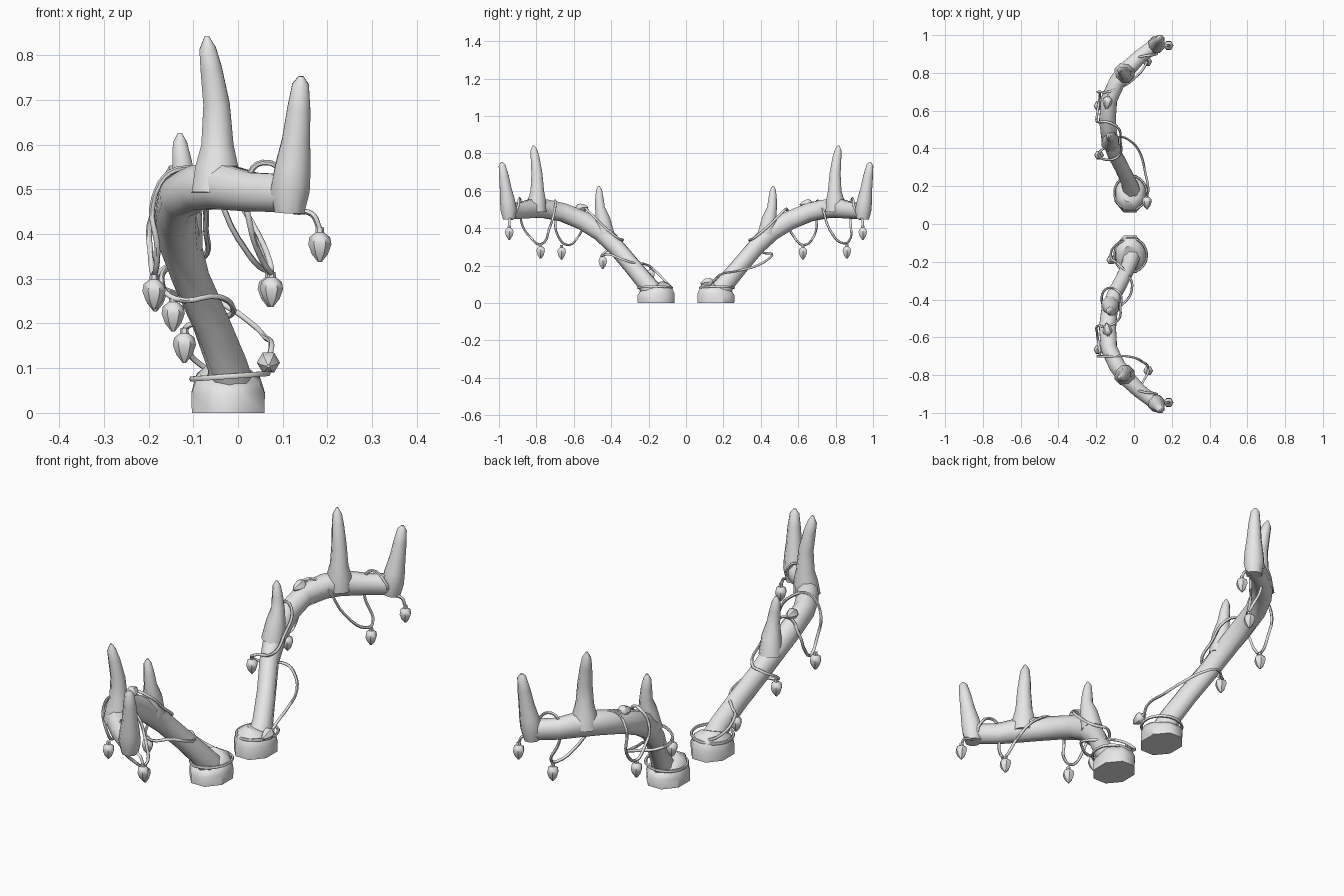
import bpy, bmesh, math
from mathutils import Vector

old = bpy.data.objects.get("Cube")
if old:
    bpy.data.objects.remove(old, do_unlink=True)

grey = bpy.data.materials.new("plain_grey")
grey.use_nodes = True
grey.diffuse_color = (0.8, 0.8, 0.8, 1)
grey.node_tree.nodes["Principled BSDF"].inputs["Base Color"].default_value = (0.8, 0.8, 0.8, 1)


def shade(obj, angle):
    bpy.ops.object.select_all(action='DESELECT')
    obj.select_set(True)
    bpy.context.view_layer.objects.active = obj
    bpy.ops.object.shade_smooth_by_angle(angle=math.radians(angle))


def loft(name, rings, sides, ref, squash=1.0, angle=50):
    """Skin a capped tube through (x, y, z, radius) rings."""
    bm = bmesh.new()
    pts = [Vector(r[:3]) for r in rings]
    loops = []
    for i, p in enumerate(pts):
        t = (pts[min(i + 1, len(pts) - 1)] - pts[max(i - 1, 0)]).normalized()
        side = t.cross(Vector(ref)).normalized()
        up = side.cross(t)
        loop = []
        for k in range(sides):
            a = math.tau * (k + 0.5) / sides
            off = side * math.cos(a) * squash + up * math.sin(a)
            loop.append(bm.verts.new(p + off * rings[i][3]))
        loops.append(loop)
    for a, b in zip(loops, loops[1:]):
        for k in range(sides):
            n = (k + 1) % sides
            bm.faces.new((a[k], a[n], b[n], b[k]))
    bm.faces.new(loops[0])
    bm.faces.new(loops[-1])
    bmesh.ops.recalc_face_normals(bm, faces=bm.faces)
    mesh = bpy.data.meshes.new(name)
    bm.to_mesh(mesh)
    bm.free()
    mesh.materials.append(grey)
    obj = bpy.data.objects.new(name, mesh)
    bpy.context.collection.objects.link(obj)
    shade(obj, angle)


def wire(name, points, cyclic=False):
    """Round cord through the points, turned into a mesh."""
    cu = bpy.data.curves.new(name, 'CURVE')
    cu.dimensions = '3D'
    cu.bevel_depth = 0.0065
    cu.bevel_resolution = 1
    cu.resolution_u = 5
    cu.use_fill_caps = True
    sp = cu.splines.new('BEZIER')
    sp.bezier_points.add(len(points) - 1)
    for bp, p in zip(sp.bezier_points, points):
        bp.co = p
        bp.handle_left_type = bp.handle_right_type = 'AUTO'
    sp.use_cyclic_u = cyclic
    cu.materials.append(grey)
    obj = bpy.data.objects.new(name, cu)
    bpy.context.collection.objects.link(obj)
    bpy.ops.object.select_all(action='DESELECT')
    obj.select_set(True)
    bpy.context.view_layer.objects.active = obj
    bpy.ops.object.convert(target='MESH')
    shade(bpy.context.object, 60)


BULB = [(0, .009), (.012, .01), (.022, .023), (.038, .026), (.06, .018), (.078, .004)]


def bulb(name, top, direction=(0, 0, -1)):
    d = Vector(direction).normalized()
    rings = [(*(Vector(top) + d * s), r) for s, r in BULB]
    loft(name, rings, 6, (1, 0, 0), angle=40)


# Antler shapes, given for the +y side
BASE = [(-.022, .16, 0, .106), (-.022, .16, .045, .107), (-.022, .163, .078, .092), (-.02, .17, .095, .06)]
BEAM = [(-.015, .18, .06, .058), (-.025, .215, .11, .05), (-.06, .29, .2, .047),
        (-.105, .375, .3, .047), (-.13, .455, .38, .053), (-.14, .55, .44, .055),
        (-.132, .66, .485, .053), (-.09, .75, .503, .054), (-.045, .81, .508, .056),
        (.03, .885, .494, .047), (.09, .93, .492, .046), (.125, .955, .495, .042)]
TINES = {
    "lower_tine": [(-.125, .43, .37, .05), (-.12, .445, .45, .042), (-.12, .46, .51, .028),
                   (-.125, .463, .56, .024), (-.13, .465, .605, .017), (-.13, .466, .626, .005)],
    "middle_tine": [(-.05, .80, .49, .058), (-.047, .797, .55, .052), (-.046, .795, .6, .039),
                    (-.048, .797, .69, .032), (-.06, .806, .77, .026), (-.068, .813, .815, .02),
                    (-.07, .815, .843, .005)],
    "end_tine": [(.115, .945, .448, .036), (.117, .948, .5, .047), (.123, .955, .55, .043),
                 (.13, .964, .61, .034), (.136, .974, .68, .028), (.14, .983, .735, .02),
                 (.141, .985, .753, .006)],
}

# Cord shared by both antlers: wrap past the lower tine, then the first swag
WRAP = [(-.14, .34, .335), (-.08, .36, .345), (-.072, .44, .41), (-.085, .51, .48),
        (-.14, .54, .502), (-.192, .54, .44), (-.195, .58, .35), (-.188, .63, .31),
        (-.18, .685, .36), (-.188, .70, .48), (-.135, .70, .545)]
END = [(.025, .88, .43), (.018, .88, .51), (.055, .89, .56), (.12, .90, .51), (.12, .925, .455),
       (.165, .943, .445), (.183, .945, .41)]

# Cord stretches that differ, in true positions
START = {1: [(.068, .15, .12), (.075, .18, .15), (.06, .27, .17), (.03, .38, .2), (-.02, .44, .235),
             (-.08, .46, .262), (-.15, .41, .27), (-.185, .365, .30)],
         -1: [(.02, -.08, .082), (-.08, -.1, .105), (-.12, -.18, .185), (-.085, -.21, .205),
              (-.025, -.28, .215), (-.01, -.33, .23), (-.045, -.41, .26), (-.14, -.45, .255),
              (-.17, -.41, .29)]}
SWAG = {1: [(-.08, .72, .53), (0, .77, .39), (.06, .84, .32), (.07, .87, .33)],
        -1: [(-.04, -.70, .51), (.045, -.73, .4), (.075, -.775, .315), (.05, -.83, .35)]}
BULBS = {1: [(-.185, .365, .305), (-.188, .625, .31), (.07, .86, .315), (.183, .945, .415)],
         -1: [(-.12, -.19, .19), (-.145, -.445, .26), (-.188, -.665, .31), (.075, -.777, .315),
              (.183, -.945, .415)]}


def flip(rows, s):
    return [(r[0], r[1] * s, *r[2:]) for r in rows]


for s, tag in ((1, "back"), (-1, "front")):
    # Antler
    loft(tag + "_antler_base", flip(BASE, s), 8, (1, 0, 0), angle=45, squash=1.0)
    bpy.context.object.scale.x = 0.83
    bpy.context.object.location.x = -.022 * 0.17
    loft(tag + "_beam", flip(BEAM, s), 8, (0, 0, 1), squash=0.87)
    for name, rings in TINES.items():
        loft(tag + "_" + name, flip(rings, s), 8, (1, 0, 0))
    # Cord
    coil = []
    for k in range(12):
        a = math.tau * k / 12
        coil.append((-.018 + .085 * math.cos(a), s * (.165 + .09 * math.sin(a)), .082 + .006 * math.cos(a)))
    wire(tag + "_base_coil", coil, True)
    wire(tag + "_cord", START[s] + flip(WRAP, s) + SWAG[s] + flip(END, s))
    # Bulbs
    for i, top in enumerate(BULBS[s]):
        bulb(f"{tag}_bulb_{i + 1}", top)
    bulb(tag + "_resting_bulb", (-.135, s * (.685 if s > 0 else .60), .535 if s > 0 else .505),
         (-.15, -s if s > 0 else 1, -.12 if s > 0 else .1))

bulb("back_base_bulb", (.068, .155, .12), (0, -1, -.2))
